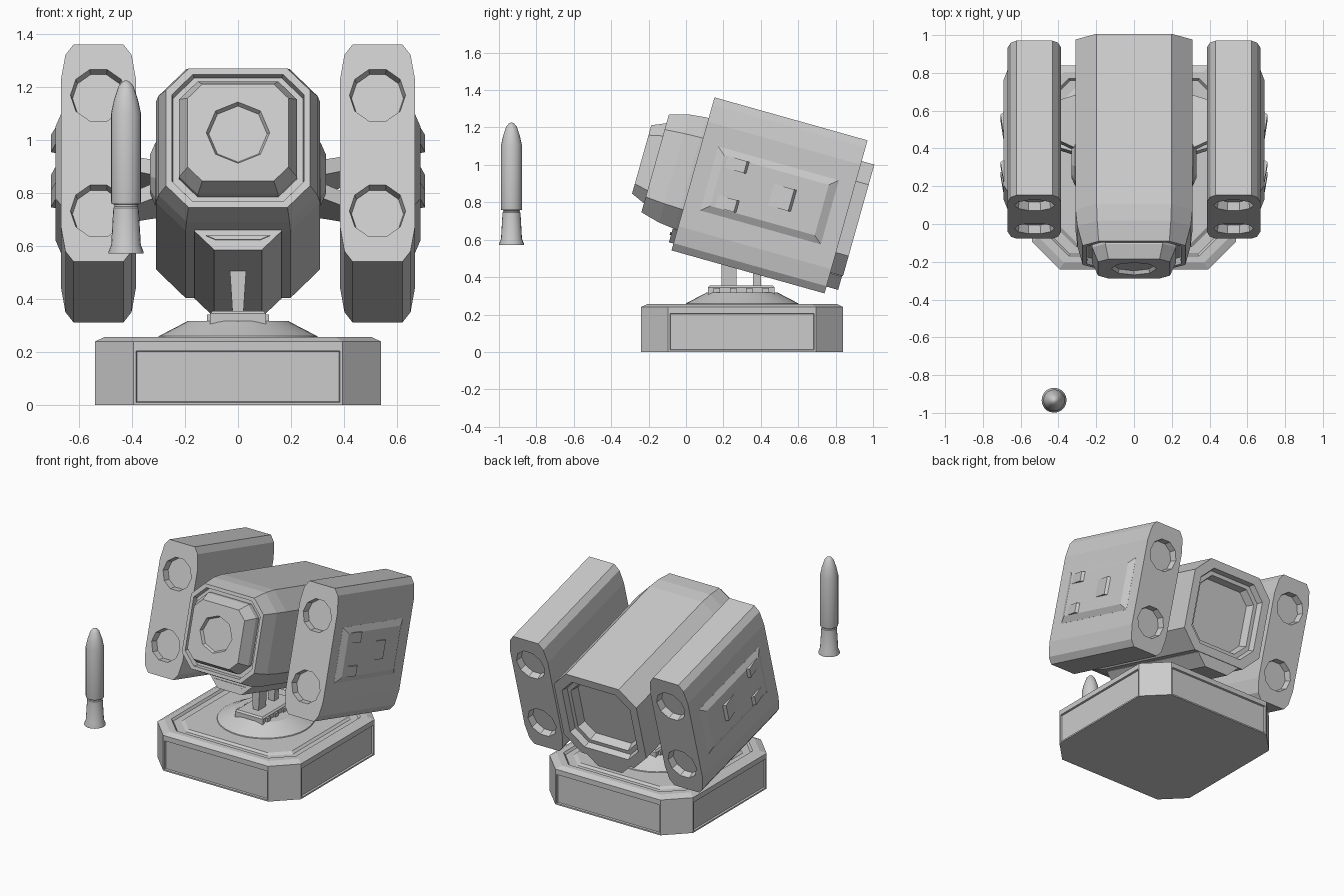
import bpy, bmesh, math
from mathutils import Matrix, Vector

if "Cube" in bpy.data.objects:
    bpy.data.objects.remove(bpy.data.objects["Cube"])

# Tilted frame of the launcher head: local -y is the firing direction
HEAD = Matrix.Translation((0, 0.4465, 0.837)) @ Matrix.Rotation(math.radians(-15.7), 4, 'X')
WORLD = Matrix.Identity(4)


def finish(name, bm, frame=WORLD):
    bmesh.ops.recalc_face_normals(bm, faces=bm.faces)
    mesh = bpy.data.meshes.new(name)
    bm.to_mesh(mesh)
    bm.free()
    ob = bpy.data.objects.new(name, mesh)
    bpy.context.collection.objects.link(ob)
    ob.matrix_world = frame
    return ob


def loft_bm(rings):
    bm = bmesh.new()
    vs = [[bm.verts.new(p) for p in r] for r in rings]
    n = len(rings[0])
    for a, b in zip(vs, vs[1:]):
        for i in range(n):
            bm.faces.new((a[i], a[(i + 1) % n], b[(i + 1) % n], b[i]))
    bm.faces.new(vs[0])
    bm.faces.new(vs[-1])
    return bm


def loft(name, rings, frame=WORLD):
    return finish(name, loft_bm(rings), frame)


def octagon(h, c):
    k = h - c
    return [(k, h), (h, k), (h, -k), (k, -h), (-k, -h), (-h, -k), (-h, k), (-k, h)]


def regular(r, n, phase=0.0):
    return [(r * math.sin(phase + i * math.tau / n), r * math.cos(phase + i * math.tau / n)) for i in range(n)]


def at_y(pts, y, x0=0, z0=0):
    return [(x0 + x, y, z0 + z) for x, z in pts]


def at_x(pts, x, y0=0, z0=0):
    return [(x, y0 + y, z0 + z) for y, z in pts]


def at_z(pts, z, x0=0, y0=0):
    return [(x0 + x, y0 + y, z) for x, y in pts]


def rect(w, h):
    return [(-w, -h), (w, -h), (w, h), (-w, h)]


def smooth(ob, angle=35):
    bpy.ops.object.select_all(action='DESELECT')
    ob.select_set(True)
    bpy.context.view_layer.objects.active = ob
    bpy.ops.object.shade_smooth_by_angle(angle=math.radians(angle))


# Base: chamfered block with stepped top and framed panels on the long sides
CY = 0.30
bm = loft_bm([at_z(octagon(h, c), z, 0, CY) for h, c, z in (
    (0.54, 0.145, 0), (0.54, 0.145, 0.215), (0.54, 0.145, 0.24), (0.505, 0.135, 0.257),
    (0.47, 0.125, 0.257), (0.46, 0.122, 0.242), (0.42, 0.11, 0.242), (0.405, 0.107, 0.255))])
bmesh.ops.recalc_face_normals(bm, faces=bm.faces)
sides = [f for f in bm.faces if max(abs(f.normal.x), abs(f.normal.y)) > 0.99 and f.calc_area() > 0.1]
bmesh.ops.inset_individual(bm, faces=sides, thickness=0.014, depth=0)
bmesh.ops.inset_individual(bm, faces=sides, thickness=0.004, depth=-0.012)
finish("base", bm)

# Turntable cone
smooth(loft("turntable", [at_z(regular(r, 32), z, 0, CY) for r, z in (
    (0.31, 0.24), (0.30, 0.26), (0.20, 0.312), (0.19, 0.318))]), 20)

# Mounting plate, edge bolts and two posts up to the keel
loft("mount_plate", [at_z(p, z, 0, CY - 0.005) for p, z in (
    (rect(0.105, 0.178), 0.30), (rect(0.105, 0.178), 0.345), (rect(0.095, 0.168), 0.355))])
for s in (1, -1):
    for i in range(4):
        loft("plate_bolt", [at_x(rect(0.017, 0.012), x * s, 0.165 + i * 0.087, 0.33)
                            for x in (0.09, 0.118)])
for name, y, d, top in (("front_post", 0.23, 0.04, 0.53), ("rear_post", 0.38, 0.022, 0.49)):
    loft(name, [at_z(rect(0.02, d), 0.34, 0, y), at_z(rect(0.032, d), top, 0, y)])

# Head body: sensor face, stepped collar, hood, long body and recessed rear
loft("head_body", [at_y(p, y) for p, y in (
    (regular(0.11, 8, 0.785), -0.69), (regular(0.12, 8, 0.785), -0.71),
    (octagon(0.19, 0.055), -0.71), (octagon(0.222, 0.07), -0.635),
    (octagon(0.222, 0.07), -0.60), (octagon(0.245, 0.08), -0.60),
    (octagon(0.25, 0.08), -0.635), (octagon(0.272, 0.085), -0.635),
    (octagon(0.30, 0.105), -0.53), (octagon(0.31, 0.112), -0.44),
    (octagon(0.31, 0.112), 0.495), (octagon(0.255, 0.09), 0.495),
    (octagon(0.245, 0.087), 0.455), (octagon(0.22, 0.078), 0.455),
    (octagon(0.205, 0.07), 0.40))], HEAD)

# Keel under the body, with a slit on its front face
keel = [(-0.165, -0.30), (0.165, -0.30), (0.165, -0.313), (0.09, -0.387), (-0.09, -0.387), (-0.165, -0.313)]
loft("keel", [at_y(keel, -0.45), at_y(keel, 0.49)], HEAD)
slit = [(-0.12, -0.332), (0.12, -0.332), (0.085, -0.348), (-0.085, -0.348)]
loft("keel_slit", [at_y(slit, -0.457), at_y(slit, -0.44)], HEAD)

# Pods, one each side
quarter = [(0.095, 0.425), (0.125, 0.385), (0.1415, 0.29)]
right = quarter + [(x, -z) for x, z in reversed(quarter)]
pod_profile = right + [(-x, -z) for x, z in right]
PX = 0.527
for s, side in ((1, "right"), (-1, "left")):
    pod = loft(side + "_pod", [at_y(pod_profile, y, PX * s) for y in (-0.425, 0.425)], HEAD)

    # Tube mouths front and back, cut out of the pod
    cutters = []
    for e in (-1, 1):
        for z in (-0.227, 0.227):
            cutters.append(loft("tube_cutter", [
                at_y(regular(r, 10, math.pi / 10), e * y, PX * s, z)
                for r, y in ((0.098, 0.38), (0.106, 0.425), (0.108, 0.45))], HEAD))
    for c in cutters:
        m = pod.modifiers.new("tube", 'BOOLEAN')
        m.operation, m.object, m.solver = 'DIFFERENCE', c, 'EXACT'
    dg = bpy.context.evaluated_depsgraph_get()
    cut = bpy.data.meshes.new_from_object(pod.evaluated_get(dg))
    pod.modifiers.clear()
    pod.data = cut
    for c in cutters:
        bpy.data.objects.remove(c)

    # Raised outer panel
    loft(side + "_pod_panel", [at_x(rect(w, h), x * s) for w, h, x in (
        (0.335, 0.178, 0.66), (0.335, 0.178, 0.669), (0.29, 0.14, 0.69))], HEAD)

    # Three wedge scoops on the panel: flush at the front, raised at the back
    for y, z, w, h in ((-0.21, 0.11, 0.065, 0.033), (0.07, 0.006, 0.07, 0.06), (-0.205, -0.105, 0.065, 0.033)):
        ramp = [(0.68, -w), (0.689, -w), (0.707, w * 0.7), (0.68, w)]
        loft(side + "_scoop", [[(px * s, y + py, z + k) for px, py in ramp] for k in (-h, h)], HEAD)

    # Boss and struts joining pod to body
    loft(side + "_boss", [at_x(regular(r, 8, math.pi / 8), x * s, -0.13, 0.0)
                          for r, x in ((0.12, 0.30), (0.12, 0.312), (0.075, 0.332))], HEAD)
    for z in (-0.05, 0.05):
        loft(side + "_strut", [at_x(rect(w, h), x * s, 0.08, zz) for w, h, x, zz in (
            (0.15, 0.03, 0.30, z * 0.8), (0.11, 0.028, 0.40, z * 1.4))], HEAD)

# Loose missile standing in front, lathed
profile = [(0.066, 0.572), (0.066, 0.58), (0.056, 0.605), (0.048, 0.745), (0.044, 0.75), (0.044, 0.757),
           (0.055, 0.76), (0.057, 0.77), (0.057, 1.10), (0.045, 1.155), (0.028, 1.205), (0.014, 1.221), (0.003, 1.226)]
smooth(loft("missile", [at_z(regular(r, 20), z, -0.423, -0.933) for r, z in profile]))
